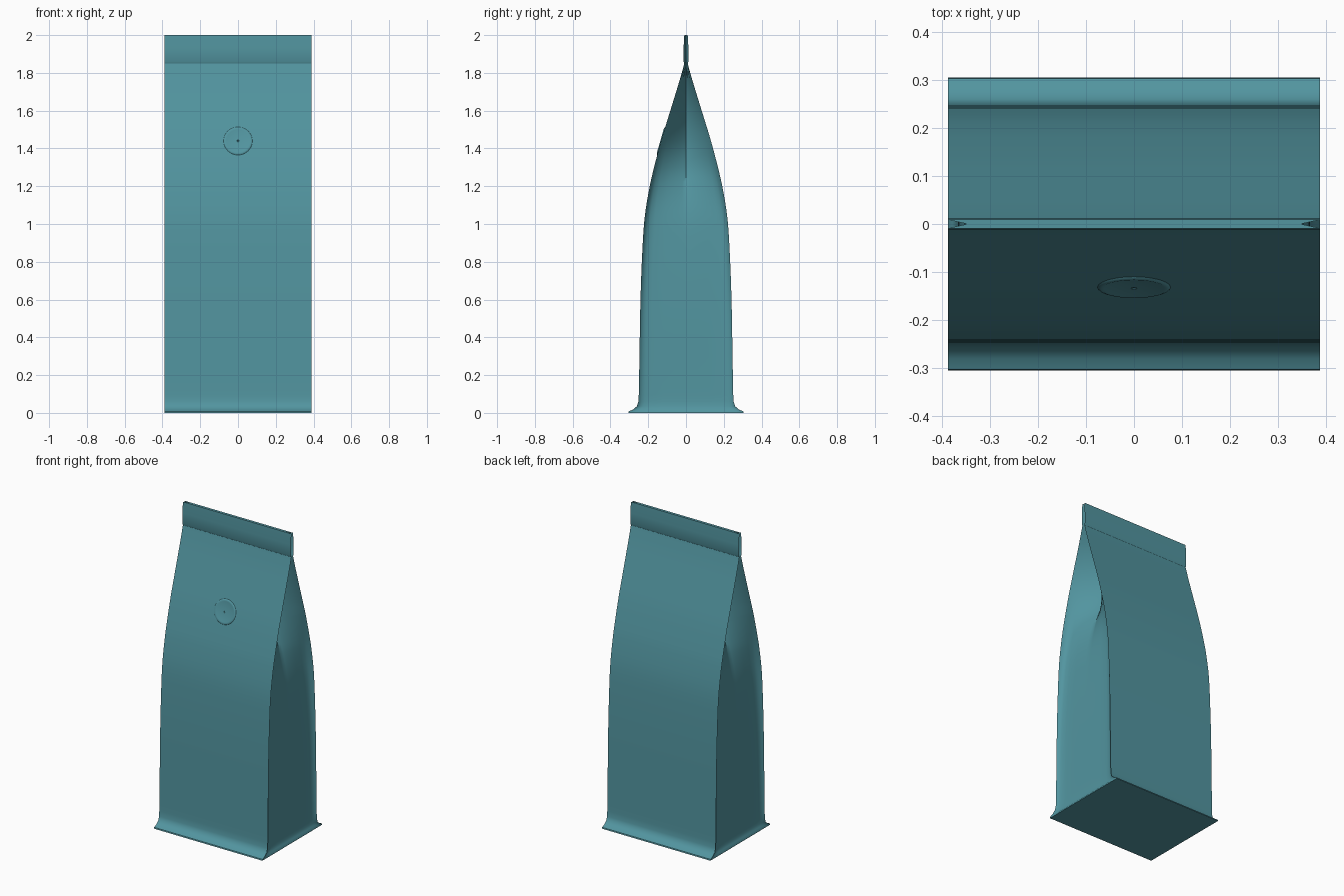
import bpy, bmesh, math
from mathutils import Vector, Matrix

if "Cube" in bpy.data.objects:
    bpy.data.objects.remove(bpy.data.objects["Cube"])

W = 0.388  # half width of the bag

# height, half depth, gusset inset, fold sharpness (0 = flat panel, 1 = V fold)
STATIONS = [
    (0.0, 0.305, 0.0, 0), (0.008, 0.303, 0.001, 0), (0.018, 0.280, 0.009, 0),
    (0.035, 0.260, 0.015, 0), (0.06, 0.252, 0.018, 0), (0.2, 0.248, 0.020, 0),
    (0.6, 0.241, 0.024, 0), (0.9, 0.229, 0.035, 0.1), (1.05, 0.217, 0.05, 0.3),
    (1.2, 0.192, 0.085, 0.65), (1.3, 0.169, 0.12, 0.85), (1.44, 0.132, 0.165, 1),
    (1.6, 0.083, 0.195, 1), (1.75, 0.037, 0.20, 1), (1.83, 0.014, 0.19, 1),
    (1.85, 0.009, 0.10, 1), (1.86, 0.013, 0.05, 1), (1.93, 0.013, 0.04, 1),
    (2.0, 0.009, 0.04, 1),
]
GUSSET_T = [-1, -0.97, -0.93, -0.87, -0.75, -0.5, -0.25, -0.1, 0,
            0.1, 0.25, 0.5, 0.75, 0.87, 0.93, 0.97, 1]


def material():
    m = bpy.data.materials.new("teal_film")
    m.diffuse_color = (0.085, 0.30, 0.35, 1)
    m.use_nodes = True
    m.node_tree.nodes["Principled BSDF"].inputs["Base Color"].default_value = m.diffuse_color
    return m


def finish(bm, name, mat, angle):
    bmesh.ops.recalc_face_normals(bm, faces=bm.faces)
    me = bpy.data.meshes.new(name)
    bm.to_mesh(me)
    bm.free()
    ob = bpy.data.objects.new(name, me)
    bpy.context.collection.objects.link(ob)
    me.materials.append(mat)
    bpy.ops.object.select_all(action='DESELECT')
    bpy.context.view_layer.objects.active = ob
    ob.select_set(True)
    bpy.ops.object.shade_smooth_by_angle(angle=math.radians(angle))
    return ob


def smooth_stations(rows, steps=4):
    """Hermite interpolation of every column over height."""
    def slope(i, k):
        a, b = rows[max(i - 1, 0)], rows[min(i + 1, len(rows) - 1)]
        return (b[k] - a[k]) / (b[0] - a[0])
    out = []
    for i in range(len(rows) - 1):
        a, b = rows[i], rows[i + 1]
        h = b[0] - a[0]
        # tiny crimp and flare spans stay linear
        n = steps if h > 0.1 else 1
        for s in range(n):
            t = s / n
            row = [a[0] + h * t]
            for k in (1, 2, 3):
                v = ((2*t**3 - 3*t*t + 1) * a[k] + (t**3 - 2*t*t + t) * h * slope(i, k)
                     + (3*t*t - 2*t**3) * b[k] + (t**3 - t*t) * h * slope(i + 1, k))
                lo, hi = min(a[k], b[k]), max(a[k], b[k])
                row.append(min(max(v, lo), hi))
            out.append(row)
    return out + [list(rows[-1])]


def section(z, d, inset, fold):
    """Closed outline: flat front and back, inward gussets on both sides."""
    side = []
    for t in GUSSET_T:
        a = abs(t)
        shape = (1 - fold) * (1 - a ** 14) + fold * (1 - a)
        side.append((W - inset * shape, t * d))
    pts = side + [(-x, y) for x, y in reversed(side)]
    return [Vector((x, y, z)) for x, y in pts]


mat = material()

# Bag body: lofted outline with flared foot and crimped top seal
bm = bmesh.new()
rings = [[bm.verts.new(p) for p in section(*r)] for r in smooth_stations(STATIONS)]
n = len(rings[0])
for lo, hi in zip(rings, rings[1:]):
    for i in range(n):
        j = (i + 1) % n
        bm.faces.new((lo[i], lo[j], hi[j], hi[i]))
bm.faces.new(rings[0])
bm.faces.new(rings[-1])
finish(bm, "bag_body", mat, 35)

# Degassing valve: shallow lathed disc with a raised rim, lying on the front
bm = bmesh.new()
profile = [(0.078, -0.003), (0.074, 0.001), (0.068, 0.003), (0.062, 0.0015), (0.006, 0.0015), (0.004, -0.001)]
SEG = 48
loops = [[bm.verts.new((r * math.cos(2 * math.pi * i / SEG), r * math.sin(2 * math.pi * i / SEG), h))
          for i in range(SEG)] for r, h in profile]
for a, b in zip(loops, loops[1:]):
    for i in range(SEG):
        j = (i + 1) % SEG
        bm.faces.new((a[i], a[j], b[j], b[i]))
bm.faces.new(loops[-1])
valve = finish(bm, "valve", mat, 40)
tilt = math.atan2(0.169 - 0.083, 0.3)
valve.matrix_world = Matrix.Translation((0, -0.133, 1.44)) @ Matrix.Rotation(math.pi / 2 - tilt, 4, 'X')
